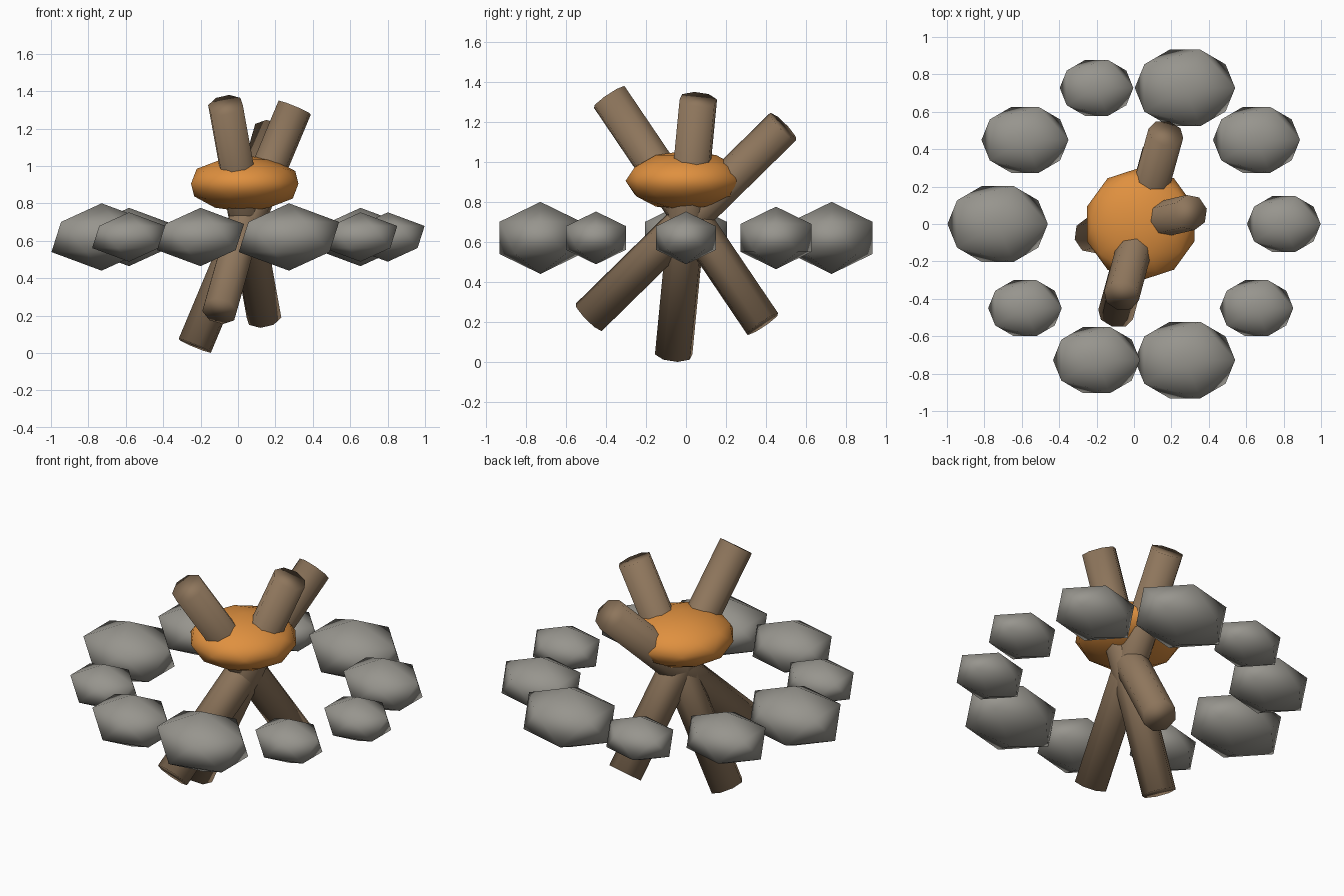
import bpy
import math
from mathutils import Matrix

if "Cube" in bpy.data.objects:
    bpy.data.objects.remove(bpy.data.objects["Cube"])

CX = 0.036  # shared centre of ring, logs and flame


def material(name, rgb):
    m = bpy.data.materials.new(name)
    m.diffuse_color = (*rgb, 1.0)
    m.use_nodes = True
    m.node_tree.nodes["Principled BSDF"].inputs["Base Color"].default_value = m.diffuse_color
    return m


stone_grey = material("stone grey", (0.31, 0.30, 0.27))
bark_brown = material("bark brown", (0.27, 0.18, 0.107))
flame_orange = material("flame orange", (0.74, 0.28, 0.05))


def finish(name, mat):
    obj = bpy.context.object
    obj.name = name
    obj.data.materials.append(mat)
    bpy.ops.object.shade_smooth()
    return obj


# Ring of ten flattened stones in three repeating sizes
for i in range(10):
    a = math.radians(36 * i)
    r = (0.22, 0.26, 0.30)[i % 3]
    bpy.ops.mesh.primitive_ico_sphere_add(
        subdivisions=1, radius=1,
        location=(CX + 0.765 * math.cos(a), 0.765 * math.sin(a), 0.62))
    stone = finish(f"stone_{i + 1}", stone_grey)
    stone.scale = (r, 0.8 * r, 0.6 * r)

# Three leaning logs crossing in the middle: azimuth, tilt, centre height
for i, (az, tilt, z) in enumerate([(13, 23.3, 0.675),
                                   (255, 35, 0.757),
                                   (74.5, 46.6, 0.70)]):
    bpy.ops.mesh.primitive_cylinder_add(vertices=8, radius=0.096, depth=1.386)
    log = finish(f"log_{i + 1}", bark_brown)
    log.matrix_world = (Matrix.Translation((CX, 0, z))
                        @ Matrix.Rotation(math.radians(az), 4, 'Z')
                        @ Matrix.Rotation(math.radians(tilt), 4, 'Y'))

# Flattened flame
bpy.ops.mesh.primitive_ico_sphere_add(subdivisions=2, radius=1,
                                      location=(CX, 0, 0.905))
flame = finish("flame", flame_orange)
flame.scale = (0.302, 0.302, 0.151)
